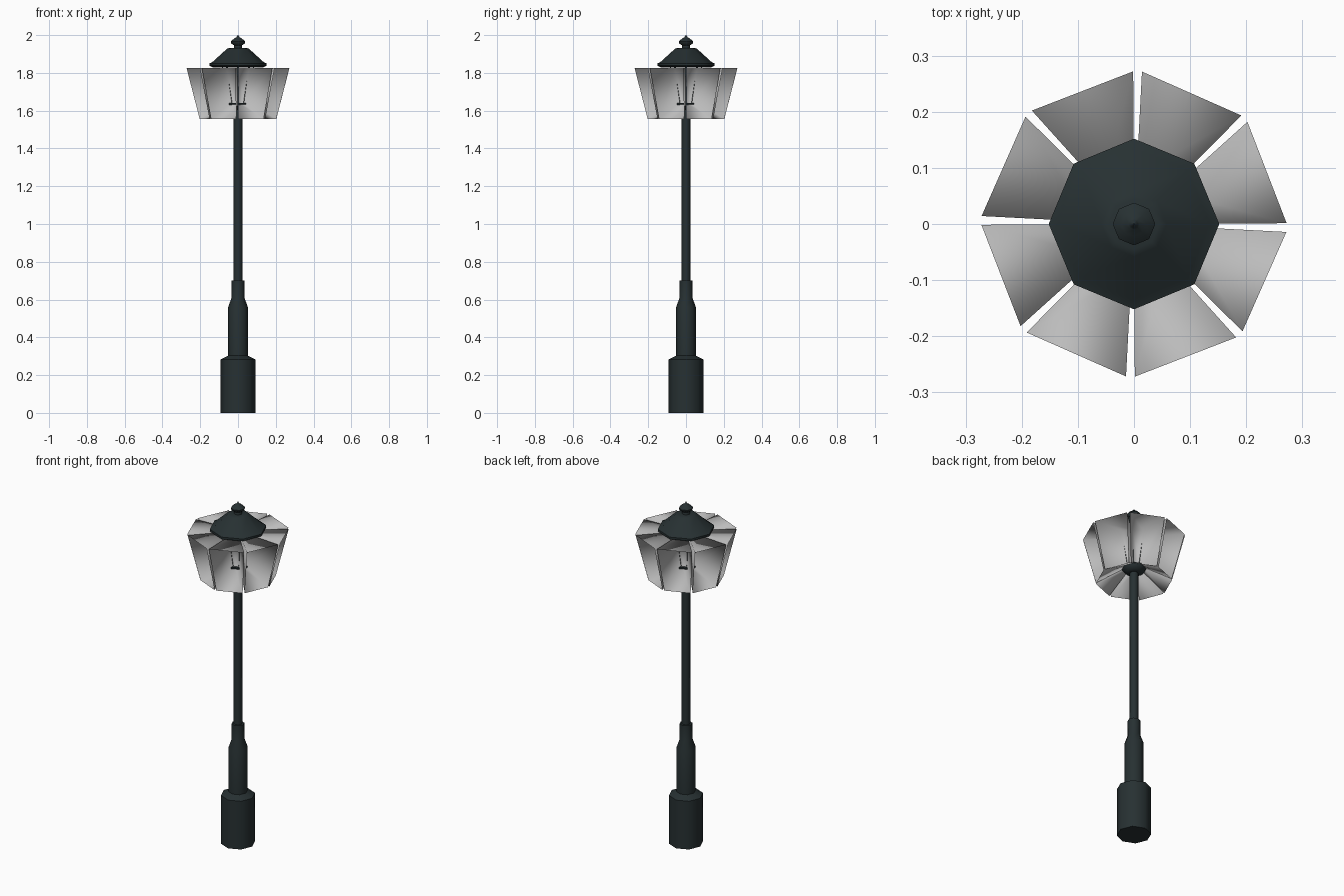
import bpy, bmesh
from math import cos, sin, radians

if "Cube" in bpy.data.objects:
    bpy.data.objects.remove(bpy.data.objects["Cube"])


def material(name, color):
    m = bpy.data.materials.new(name)
    m.diffuse_color = color
    m.use_nodes = True
    m.node_tree.nodes["Principled BSDF"].inputs["Base Color"].default_value = m.diffuse_color
    return m


iron = material("dark_iron", (0.02, 0.03, 0.032, 1))
glass = material("smoky_glass", (0.5, 0.5, 0.5, 0.6))


def polar(r, deg, z):
    return (r * cos(radians(deg)), r * sin(radians(deg)), z)


def finish(name, bm, mat, smooth=None, closed=True):
    bmesh.ops.remove_doubles(bm, verts=bm.verts, dist=1e-5)
    if closed:
        bmesh.ops.recalc_face_normals(bm, faces=bm.faces)
    me = bpy.data.meshes.new(name)
    bm.to_mesh(me)
    bm.free()
    me.materials.append(mat)
    ob = bpy.data.objects.new(name, me)
    bpy.context.collection.objects.link(ob)
    if smooth:
        bpy.ops.object.select_all(action='DESELECT')
        ob.select_set(True)
        bpy.context.view_layer.objects.active = ob
        bpy.ops.object.shade_smooth_by_angle(angle=radians(smooth))
    return ob


def lathe(name, profile, sides=8):
    """Capped solid of revolution with corners on the axes."""
    bm = bmesh.new()
    rings = [[bm.verts.new(polar(r, 360 * i / sides, z)) for i in range(sides)]
             for r, z in profile]
    for a, b in zip(rings, rings[1:]):
        for i in range(sides):
            j = (i + 1) % sides
            bm.faces.new((a[i], a[j], b[j], b[i]))
    bm.faces.new(rings[0][::-1])
    bm.faces.new(rings[-1])
    return finish(name, bm, iron, smooth=50)


# stepped base and slim pole
lathe("post", [(0.092, 0), (0.092, 0.283), (0.052, 0.303),
               (0.052, 0.56), (0.034, 0.61), (0.034, 0.70), (0.023, 0.70),
               (0.023, 1.62)])

# cup carrying the lantern
lathe("lantern_cup", [(0.03, 1.605), (0.045, 1.61), (0.066, 1.63), (0.066, 1.64)])

# roof with rim
lathe("roof", [(0.14, 1.832), (0.152, 1.838), (0.152, 1.85), (0.135, 1.858),
               (0.058, 1.928), (0.045, 1.932)])

# finial
lathe("finial", [(0.022, 1.93), (0.02, 1.945), (0.036, 1.956), (0.038, 1.966),
                 (0.022, 1.981), (0.01, 1.987), (0.007, 1.992), (0.001, 2.0)])

# thin bars at the lantern corners
bm = bmesh.new()
for k in range(8):
    c, s = cos(radians(45 * k - 1.5)), sin(radians(45 * k - 1.5))
    w = 0.003
    lo, hi = [[bm.verts.new(((r + u) * c - v * s, (r + u) * s + v * c, z))
               for u, v in ((-w, -w), (w, -w), (w, w), (-w, w))]
              for r, z in ((0.043, 1.635), (0.083, 1.835))]
    for i in range(4):
        j = (i + 1) % 4
        bm.faces.new((lo[i], lo[j], hi[j], hi[i]))
finish("lantern_bars", bm, iron)

# eight glass panes, each flaring outward as a light cone open at its outer end
section = [(0.046, 1.642), (0.203, 1.556), (0.272, 1.825), (0.086, 1.828)]
for k in range(8):
    bm = bmesh.new()
    a, b = [[bm.verts.new(polar(r, 45 * k + d, z)) for r, z in section]
            for d in (0.3, 42.0)]
    for i in (0, 2, 3):                       # floor, top, inner pane
        j = (i + 1) % 4
        bm.faces.new((a[i], a[j], b[j], b[i]))
    bm.faces.new(a[::-1])                     # side walls
    bm.faces.new(b)
    finish(f"glass_panel_{k + 1}", bm, glass, smooth=95, closed=False)
